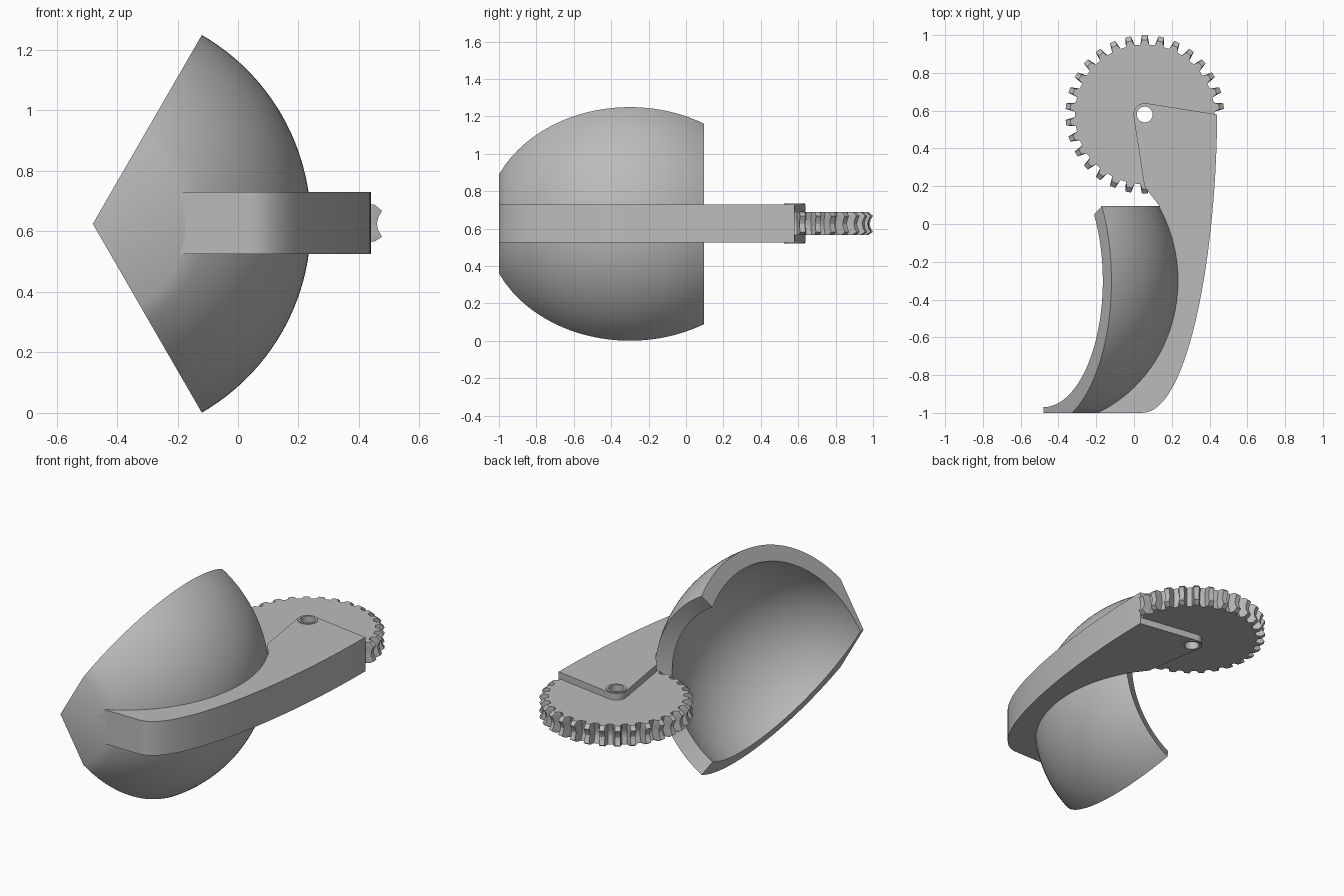
import bpy, bmesh, math
from math import cos, sin, pi, radians, sqrt

if "Cube" in bpy.data.objects:
    bpy.data.objects.remove(bpy.data.objects["Cube"])

grey = bpy.data.materials.new("plain_grey")
grey.use_nodes = True
grey.diffuse_color = (0.5, 0.5, 0.5, 1)
grey.node_tree.nodes["Principled BSDF"].inputs["Base Color"].default_value = (0.5, 0.5, 0.5, 1)

MID = 0.625                 # height of the middle plane
AXIS_X = -0.48              # axis of the rounded cover
BULGE_Y = -0.3              # widest place of the cover
PX, PY = 0.057, 0.58        # pivot of the gear
BORE = 0.042


def finish(obj, smooth=None):
    obj.data.materials.clear()
    obj.data.materials.append(grey)
    if smooth:
        bpy.ops.object.select_all(action='DESELECT')
        obj.select_set(True)
        bpy.context.view_layer.objects.active = obj
        bpy.ops.object.shade_smooth_by_angle(angle=radians(smooth))


def add_mesh(name, bm, smooth=None):
    bmesh.ops.remove_doubles(bm, verts=bm.verts, dist=1e-5)
    bmesh.ops.recalc_face_normals(bm, faces=bm.faces)
    mesh = bpy.data.meshes.new(name)
    bm.to_mesh(mesh)
    bm.free()
    obj = bpy.data.objects.new(name, mesh)
    bpy.context.collection.objects.link(obj)
    finish(obj, smooth)


def loft(name, loops, closed, smooth):
    """Skin a row of equal closed loops; closed joins the last to the first, else caps the ends."""
    bm = bmesh.new()
    rows = [[bm.verts.new(p) for p in loop] for loop in loops]
    n = len(rows[0])
    for a, b in zip(rows, rows[1:] + (rows[:1] if closed else [])):
        for i in range(n):
            j = (i + 1) % n
            bm.faces.new((a[i], a[j], b[j], b[i]))
    if not closed:
        bm.faces.new(rows[0])
        bm.faces.new(rows[-1])
    bmesh.ops.dissolve_degenerate(bm, dist=1e-5, edges=bm.edges)
    add_mesh(name, bm, smooth)


def slab(name, outline, z0, z1, hole=False, smooth=None):
    """Flat outline extruded between two heights, with the pivot hole if wanted."""
    curve = bpy.data.curves.new(name, 'CURVE')
    curve.dimensions = '2D'
    curve.fill_mode = 'BOTH'
    curve.extrude = (z1 - z0) / 2
    rings = [outline]
    if hole:
        rings.append([(PX + BORE * cos(t * pi / 16), PY + BORE * sin(t * pi / 16)) for t in range(32)])
    for ring in rings:
        spline = curve.splines.new('POLY')
        spline.points.add(len(ring) - 1)
        for point, (x, y) in zip(spline.points, ring):
            point.co = (x, y, 0, 1)
        spline.use_cyclic_u = True
    temp = bpy.data.objects.new(name + "_curve", curve)
    bpy.context.collection.objects.link(temp)
    bpy.context.view_layer.update()
    mesh = bpy.data.meshes.new_from_object(temp.evaluated_get(bpy.context.evaluated_depsgraph_get()))
    bpy.data.objects.remove(temp)
    bm = bmesh.new()
    bm.from_mesh(mesh)
    bmesh.ops.translate(bm, verts=bm.verts, vec=(0, 0, (z0 + z1) / 2))
    add_mesh(name, bm, smooth)


def bulge(y, radius, length):
    return radius * sqrt(max(0, 1 - ((y - BULGE_Y) / length) ** 2))


def outer(y):
    return bulge(y, 0.721, 0.773)


# Rounded cover: a hollow shell profile swept through a third of a turn
profile = []
for i in range(33):
    y = 0.095 - 1.095 * i / 32
    profile.append((outer(y), y))
profile += [(0, -1), (0, -0.97)]
for i in range(1, 33):
    t = -pi / 2 + i / 32 * (pi / 2 + math.asin(0.35 / 0.67))
    profile.append((0.63 * cos(t), BULGE_Y + 0.67 * sin(t)))
sweep = [radians(-60 + 120 * i / 48) for i in range(49)]
loft("rounded_cover",
     [[(AXIS_X + r * cos(a), y, MID + r * sin(a)) for r, y in profile] for a in sweep],
     False, 30)

# Outlines of the arm: outer sweep, fork tip, and the edge that sinks into the cover
back_edge = [(-0.22, -1), (0.04, -1)]
for i in range(1, 29):
    t = i / 28 * pi / 2
    back_edge.append((0.04 + 0.4 * sin(t) ** 0.95, 0.58 - 1.58 * cos(t) ** 1.08))
cover_edge = []
for i in range(25):
    y = 0.095 - 1.06 * i / 24
    cover_edge.append((AXIS_X + outer(y) - (0.04 if i else 0.005), y))
lug = [(PX + 0.06 * cos(t), PY + 0.06 * sin(t)) for t in [radians(80 + 11 * i) for i in range(11)]]
fork = back_edge + lug + [(0.055, 0.2)] + cover_edge
slot = []
for i in range(25):
    a = radians(-85 * i / 24)
    slot.append((min(0.432, PX + 0.425 * cos(a)), PY + 0.425 * sin(a)))
core = back_edge + [(0.432, 0.58)] + slot[1:] + cover_edge

slab("upper_fork_plate", fork, 0.69, 0.73, True, 30)
slab("lower_fork_plate", fork, 0.525, 0.565, True, 30)
slab("arm_core", core, 0.565, 0.69, False, 30)

# Toothed wheel: hollowed teeth, with the ones behind the thin arm wall cut short
TEETH = 30
levels = [(0.566, 0.37, 0.395), (0.582, 0.365, 0.42), (0.603, 0.357, 0.408), (MID, 0.354, 0.403),
          (0.647, 0.357, 0.408), (0.668, 0.365, 0.42), (0.689, 0.37, 0.395)]
step = 2 * pi / TEETH
angles = []
for k in range(TEETH):
    for offset, is_tip in ((-0.31, 0), (-0.17, 1), (0.17, 1), (0.31, 0)):
        hidden = k in (TEETH - 8, TEETH - 9)
        angles.append((pi / 2 + (k + offset) * step, is_tip and not hidden))


def wheel_ring(z, root, tip):
    return [(PX + (tip if t else root) * cos(a), PY + (tip if t else root) * sin(a), z) for a, t in angles]


loft("toothed_wheel",
     [wheel_ring(0.566, BORE, BORE)] + [wheel_ring(*lv) for lv in levels] + [wheel_ring(0.689, BORE, BORE)],
     True, 25)

# Pivot bushing: short tube standing just proud of the fork
tube = [(BORE, 0.521), (0.055, 0.521), (0.055, 0.735), (BORE, 0.735)]
loft("pivot_bushing",
     [[(PX + r * cos(i * pi / 20), PY + r * sin(i * pi / 20), z) for r, z in tube] for i in range(40)],
     True, 30)
